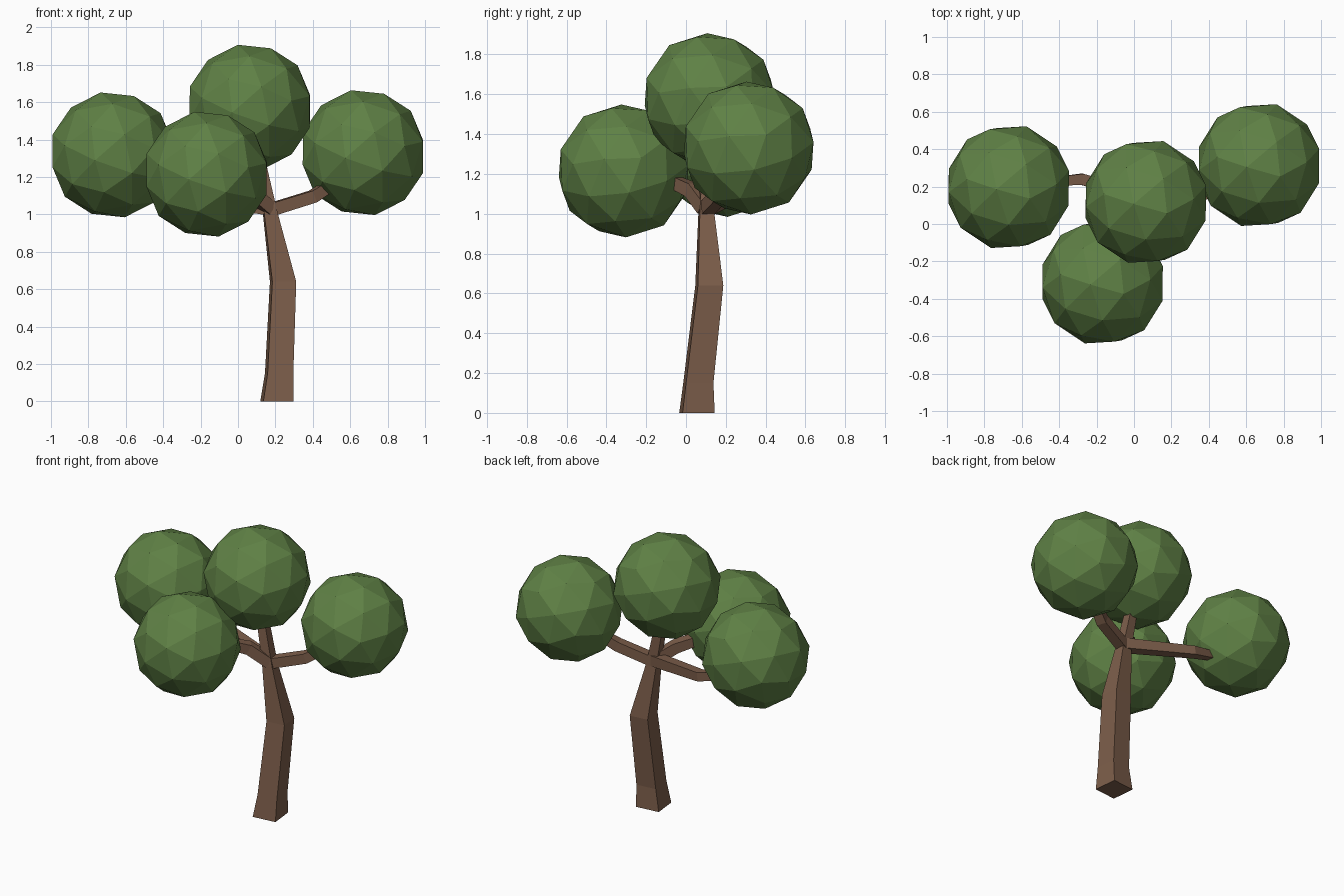
import bpy, bmesh
from math import radians, cos, sin
from mathutils import Vector, Euler

if "Cube" in bpy.data.objects:
    bpy.data.objects.remove(bpy.data.objects["Cube"])


def material(name, color):
    m = bpy.data.materials.new(name)
    m.diffuse_color = (*color, 1)
    m.use_nodes = True
    m.node_tree.nodes["Principled BSDF"].inputs["Base Color"].default_value = m.diffuse_color
    return m


bark = material("bark", (0.20, 0.11, 0.068))
leaf = material("leaf", (0.115, 0.22, 0.06))


def finish(bm, name, mat):
    bmesh.ops.recalc_face_normals(bm, faces=bm.faces)
    mesh = bpy.data.meshes.new(name)
    bm.to_mesh(mesh)
    bm.free()
    mesh.materials.append(mat)
    ob = bpy.data.objects.new(name, mesh)
    bpy.context.collection.objects.link(ob)
    return ob


def square_limb(name, path, ref, flat=False):
    """Sweep a four-sided section along (x, y, z, half_width) points."""
    bm = bmesh.new()
    pts = [Vector(p[:3]) for p in path]
    rings = []
    for i, p in enumerate(pts):
        t = pts[min(i + 1, len(pts) - 1)] - pts[max(i - 1, 0)]
        t = Vector((0, 0, 1)) if flat else t.normalized()
        u = (ref - t * ref.dot(t)).normalized()
        v = t.cross(u)
        h = path[i][3]
        rings.append([bm.verts.new(p + (u * a + v * b) * h)
                      for a, b in ((-1, -1), (1, -1), (1, 1), (-1, 1))])
    for a, b in zip(rings, rings[1:]):
        for k in range(4):
            n = (k + 1) % 4
            bm.faces.new((a[k], a[n], b[n], b[k]))
    bm.faces.new(rings[0])
    bm.faces.new(rings[-1])
    return finish(bm, name, bark)


# Trunk: tapered and kinked, running up into the top leaf clump
turn = radians(6)
square_limb("trunk", [
    (0.208, 0.055, 0.00, 0.081),
    (0.220, 0.062, 0.15, 0.069),
    (0.241, 0.117, 0.64, 0.064),
    (0.172, 0.102, 1.01, 0.036),
    (0.105, 0.110, 1.34, 0.027),
], Vector((cos(turn), sin(turn), 0)), flat=True)

# Branches: each bends before entering its clump
up = Vector((0, 0, 1))
square_limb("right_branch", [
    (0.16, 0.10, 1.02, 0.034), (0.40, 0.17, 1.095, 0.033),
    (0.50, 0.22, 1.16, 0.029)], up)
square_limb("left_branch", [
    (0.18, 0.10, 1.03, 0.036), (-0.28, 0.24, 1.09, 0.030),
    (-0.44, 0.225, 1.13, 0.024)], up)
square_limb("front_branch", [
    (0.17, 0.10, 1.03, 0.036), (0.06, 0.03, 1.12, 0.035),
    (-0.01, -0.04, 1.15, 0.033), (-0.09, -0.16, 1.12, 0.028)], up)

# Leaf clumps: identical faceted balls
clumps = {
    "left_leaf_clump": (-0.67, 0.197, 1.318),
    "top_leaf_clump": (0.063, 0.118, 1.573),
    "right_leaf_clump": (0.668, 0.315, 1.33),
    "front_leaf_clump": (-0.168, -0.313, 1.215),
}
for name, pos in clumps.items():
    bm = bmesh.new()
    bmesh.ops.create_icosphere(bm, subdivisions=2, radius=0.34)
    bmesh.ops.rotate(bm, cent=(0, 0, 0), verts=bm.verts,
                     matrix=Euler((0.3, 0.25, 0.4)).to_matrix())
    finish(bm, name, leaf).location = pos
